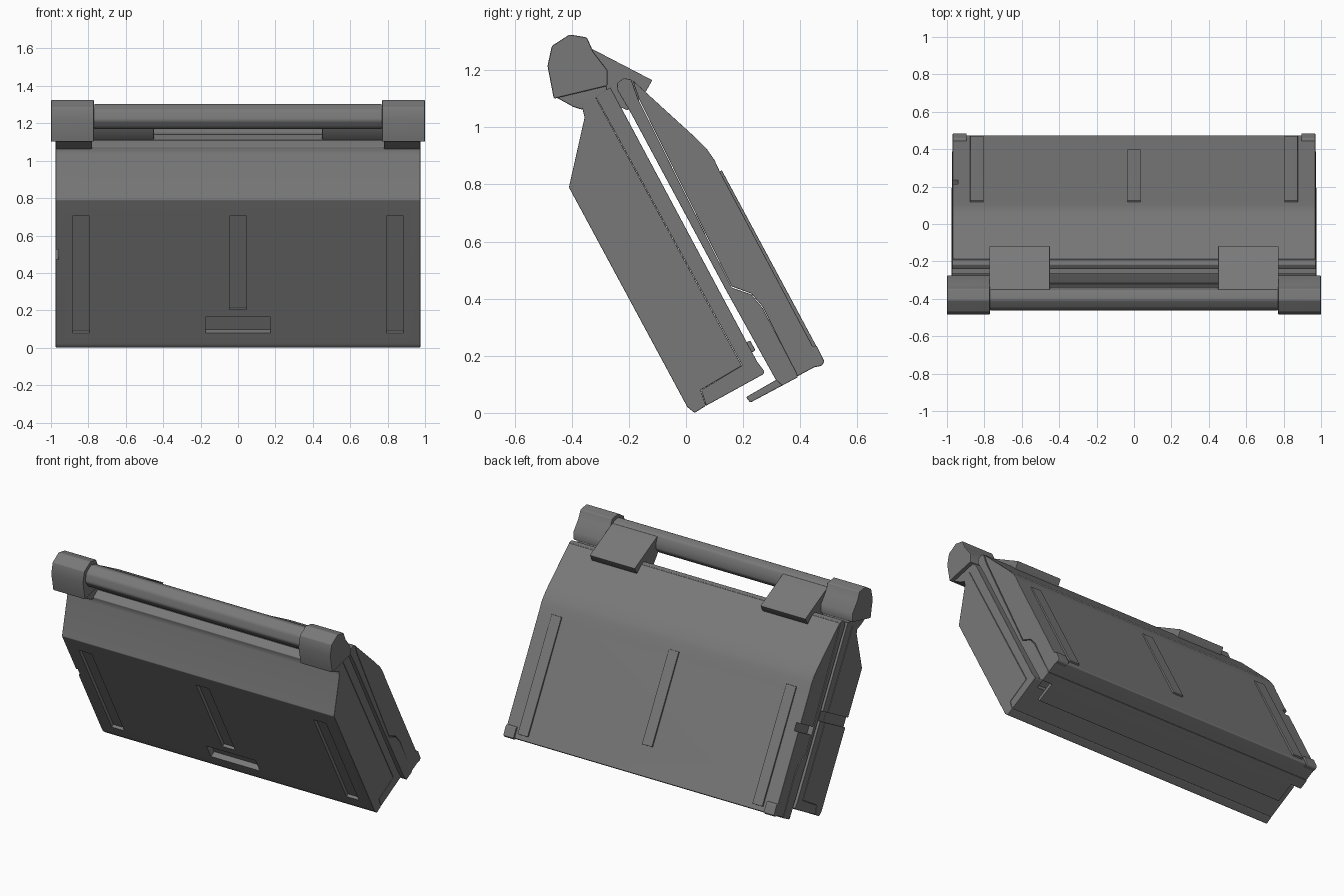
import bpy, bmesh, math
from mathutils import Matrix

if "Cube" in bpy.data.objects:
    bpy.data.objects.remove(bpy.data.objects["Cube"])

TILT = math.radians(28.3)

grey = bpy.data.materials.new("dark_grey")
grey.diffuse_color = (0.19, 0.19, 0.19, 1)
grey.use_nodes = True
grey.node_tree.nodes["Principled BSDF"].inputs["Base Color"].default_value = grey.diffuse_color


def finish(name, bm, bevel=0.0, cutters=()):
    """Turn a bmesh into a bevelled, cut and shaded object."""
    bmesh.ops.recalc_face_normals(bm, faces=bm.faces)
    me = bpy.data.meshes.new(name)
    bm.to_mesh(me)
    bm.free()
    me.materials.append(grey)
    ob = bpy.data.objects.new(name, me)
    bpy.context.collection.objects.link(ob)
    if bevel:
        m = ob.modifiers.new("bevel", 'BEVEL')
        m.width, m.segments = bevel, 2
        m.limit_method, m.angle_limit = 'ANGLE', math.radians(40)
    for c in cutters:
        m = ob.modifiers.new("cut", 'BOOLEAN')
        m.operation, m.object, m.solver = 'DIFFERENCE', c, 'EXACT'
    bpy.ops.object.select_all(action='DESELECT')
    ob.select_set(True)
    bpy.context.view_layer.objects.active = ob
    if bevel or cutters:
        bpy.ops.object.convert(target='MESH')
    bpy.ops.object.shade_smooth_by_angle(angle=math.radians(35))
    # Keep the large faces flat beside their rounded edges
    m = ob.modifiers.new("flat_faces", 'WEIGHTED_NORMAL')
    m.keep_sharp = True
    return ob


def extrude(name, profile, x0, x1, bevel=0.006, cutters=()):
    """Extrude a (y, z) profile from x0 to x1."""
    bm = bmesh.new()
    a = [bm.verts.new((x0, y, z)) for y, z in profile]
    b = [bm.verts.new((x1, y, z)) for y, z in profile]
    n = len(a)
    bm.faces.new(a)
    bm.faces.new(b[::-1])
    for i in range(n):
        bm.faces.new((a[i], b[i], b[(i + 1) % n], a[(i + 1) % n]))
    return finish(name, bm, bevel, cutters)


def tilted_box(name, centre, size, bevel=0.0):
    """Box lying in the slope of the panels: size is x, thickness, length."""
    bm = bmesh.new()
    bmesh.ops.create_cube(bm, size=1.0, matrix=Matrix.Translation(centre)
                          @ Matrix.Rotation(TILT, 4, 'X') @ Matrix.Diagonal((*size, 1)))
    return finish(name, bm, bevel)


def cutter(*args):
    ob = tilted_box("cutter", *args)
    ob.hide_render = True
    return ob


def front_groove(x, width, z0, z1, depth):
    """Cutter for a recess in the sloping front face."""
    z = (z0 + z1) / 2
    y = 0.01 - (z - 0.02) * 0.545
    return cutter((x, y, z), (width, depth * 2, (z1 - z0) / math.cos(TILT)))


# Cutters: grip recesses in the front, strap notches on the left side, bottom slot
grooves = [front_groove(x, 0.09, 0.08, 0.705, 0.018) for x in (-0.84, 0.84)]
grooves += [front_groove(0, 0.09, 0.205, 0.705, 0.018),
            front_groove(0, 0.35, 0.08, 0.165, 0.035)]
front_notch = cutter((-0.975, -0.13, 0.564), (0.03, 0.45, 0.06))
back_notch = cutter((-0.97, 0.14, 0.60), (0.06, 0.40, 0.05))
bottom_slot = cutter((0, 0.262, 0.132), (1.84, 0.07, 0.07))

# Front half: body and its L-shaped inner plate
extrude("front_body", [(0.005, 0.02), (0.03, 0.0), (0.07, 0.025), (0.052, 0.08),
                       (0.196, 0.165), (-0.319, 1.11), (-0.365, 1.075),
                       (-0.355, 1.035), (-0.41, 0.79)],
        -0.975, 0.975, 0.004, grooves + [front_notch])
extrude("front_inner_plate", [(0.07, 0.025), (0.27, 0.135), (0.275, 0.145),
                              (0.25, 0.178), (-0.265, 1.14), (-0.318, 1.11),
                              (0.197, 0.166), (0.053, 0.08)],
        -0.974, 0.974, 0.003, [front_notch, bottom_slot])
tilted_box("front_rim_strip", (0, 0.218, 0.228), (1.85, 0.036, 0.04), 0.004)

# Back half: shell, inner plate and the shorter bottom lip
extrude("back_shell", [(0.39, 0.128), (0.472, 0.172), (0.472, 0.18), (0.12, 0.842),
                       (0.10, 0.885), (0.072, 0.925), (0.03, 0.967), (-0.14, 1.122),
                       (-0.188, 1.166), (-0.165, 1.10), (0.16, 0.443), (0.228, 0.418),
                       (0.268, 0.372)],
        -0.970, 0.970, 0.004, [back_notch])
extrude("back_inner_plate", [(0.392, 0.125), (0.386, 0.142), (0.268, 0.368),
                             (0.228, 0.415), (0.16, 0.439), (-0.168, 1.10),
                             (-0.192, 1.168), (-0.218, 1.172), (-0.242, 1.155),
                             (-0.24, 1.13), (-0.19, 1.045), (0.14, 0.43),
                             (0.315, 0.115), (0.337, 0.096)],
        -0.972, 0.972, 0.003)
extrude("back_lip", [(0.21, 0.055), (0.225, 0.036), (0.36, 0.108), (0.33, 0.124)],
        -0.90, 0.90, 0.004)

# Raised ribs and corner feet on the back
for name, x, y0, z0 in (("left", -0.84, 0.466, 0.203), ("right", 0.84, 0.466, 0.203),
                        ("middle", 0, 0.395, 0.336)):
    y1, z1 = 0.12, 0.847
    tilted_box("back_rib_" + name, (x, (y0 + y1) / 2, (z0 + z1) / 2),
               (0.072, 0.012, math.hypot(y0 - y1, z0 - z1)), 0.002)

for side, s in (("left", -1), ("right", 1)):
    extrude("back_foot_" + side, [(0.45, 0.16), (0.475, 0.165), (0.485, 0.18),
                                  (0.458, 0.235), (0.435, 0.235)],
            s * 0.895, s * 0.970, 0.004)
    # Handle end caps, drawn in at the bottom where they meet the body
    extrude("handle_cap_" + side, [(-0.485, 1.215), (-0.47, 1.285), (-0.408, 1.325),
                                   (-0.347, 1.315), (-0.325, 1.265), (-0.275, 1.20),
                                   (-0.275, 1.145), (-0.463, 1.10)],
            s * 0.77, s * 1.0, 0.006)
    extrude("handle_cap_base_" + side, [(-0.455, 1.105), (-0.28, 1.15),
                                        (-0.275, 1.13), (-0.365, 1.062), (-0.395, 1.072)],
            s * 0.78, s * 0.975, 0.005)
    # Hinge blocks joining the handle to the back shell
    extrude("hinge_flap_" + side, [(-0.40, 1.285), (-0.345, 1.283), (-0.118, 1.165),
                                   (-0.145, 1.118), (-0.205, 1.06), (-0.30, 1.10),
                                   (-0.36, 1.18)],
            s * 0.45, s * 0.772, 0.002)

# Handle bar
extrude("handle_bar", [(-0.465, 1.215), (-0.453, 1.27), (-0.405, 1.305), (-0.355, 1.293),
                       (-0.337, 1.25), (-0.337, 1.205), (-0.375, 1.168), (-0.435, 1.175)],
        -0.775, 0.775, 0.012)

for ob in [o for o in bpy.data.objects if o.name.startswith("cutter")]:
    bpy.data.objects.remove(ob)
